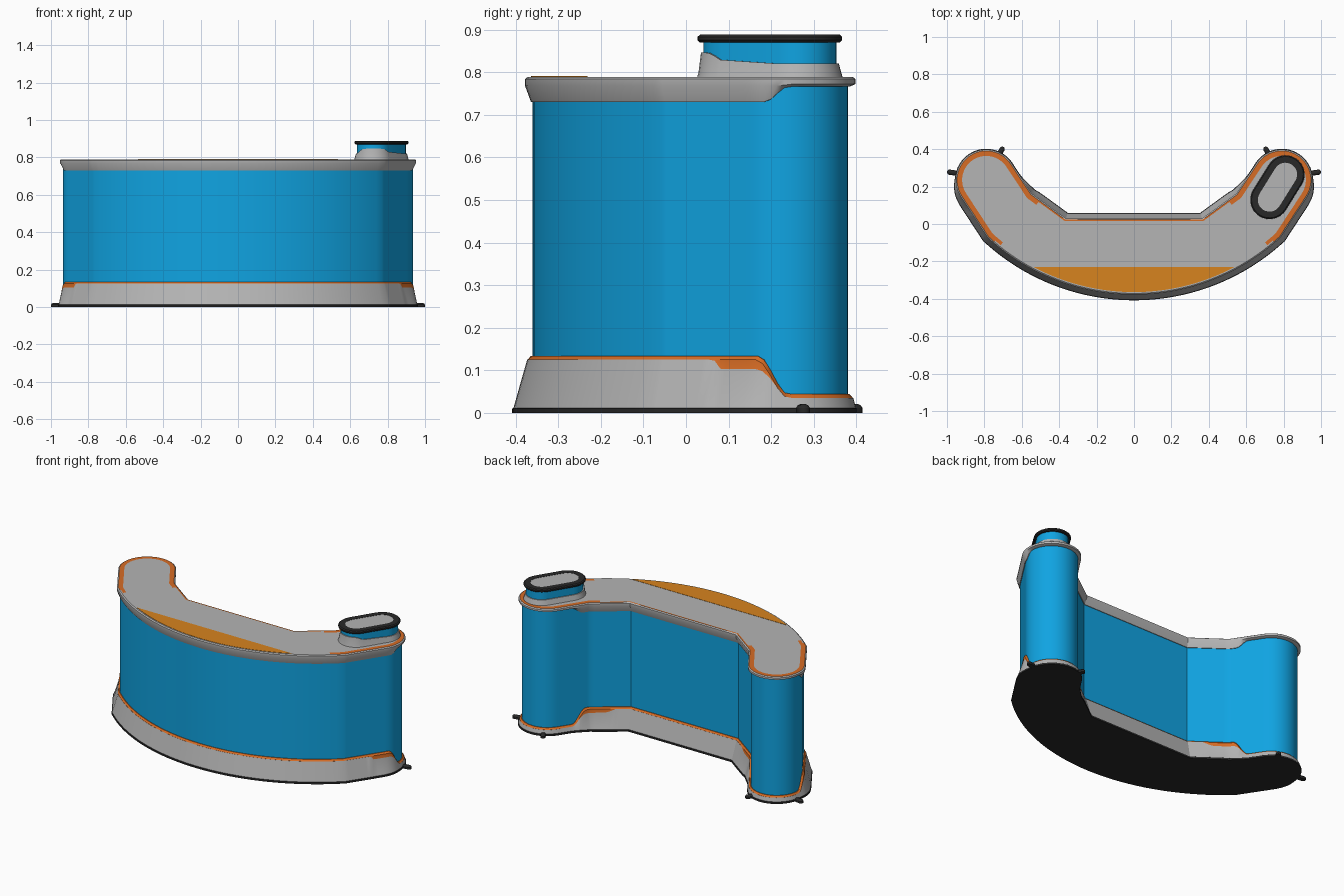
import bpy, bmesh, math
from mathutils import Vector

if "Cube" in bpy.data.objects:
    bpy.data.objects.remove(bpy.data.objects["Cube"])


def mat(name, col):
    m = bpy.data.materials.new(name)
    m.diffuse_color = (*col, 1)
    m.use_nodes = True
    m.node_tree.nodes["Principled BSDF"].inputs["Base Color"].default_value = m.diffuse_color
    return m


GRAY = mat("light_gray", (0.46, 0.46, 0.46))
BLUE = mat("bright_blue", (0.005, 0.37, 0.76))
ORANGE = mat("trim_orange", (0.68, 0.15, 0.018))
AMBER = mat("panel_amber", (0.68, 0.23, 0.013))
DARK = mat("near_black", (0.022, 0.022, 0.022))
MATS = [GRAY, BLUE, ORANGE, AMBER, DARK]


def step(v, a, b):
    t = max(0.0, min(1.0, (v - a) / (b - a)))
    return t * t * (3 - 2 * t)


def line(a, b, n):
    a, b = Vector(a), Vector(b)
    return [a.lerp(b, i / n) for i in range(n)]


def offset(pts, dist):
    """Move a counter-clockwise loop outwards; dist is a number or f(point)."""
    out = []
    for i, p in enumerate(pts):
        d1 = (p - pts[i - 1]).normalized()
        d2 = (pts[(i + 1) % len(pts)] - p).normalized()
        n1, n2 = Vector((d1.y, -d1.x)), Vector((d2.y, -d2.x))
        d = dist(p) if callable(dist) else dist
        out.append(p + (n1 + n2) / (1 + n1.dot(n2)) * d)
    return out


def loft(name, pts, layers, bands, bottom, top):
    """Skin stacked offsets of one loop. layers: (offset, z); bands: material or rule."""
    bm = bmesh.new()
    rings = []
    for off, z in layers:
        ring = offset(pts, off)
        rings.append([bm.verts.new((q.x, q.y, z(p) if callable(z) else z))
                      for p, q in zip(pts, ring)])
    n = len(pts)
    for (r0, r1), band in zip(zip(rings, rings[1:]), bands):
        for i in range(n):
            j = (i + 1) % n
            f = bm.faces.new((r0[i], r0[j], r1[j], r1[i]))
            m = band(f.calc_center_median()) if callable(band) else band
            f.material_index = MATS.index(m)
    if bottom:
        bm.faces.new(rings[0][::-1]).material_index = MATS.index(bottom)
    if top:
        bm.faces.new(rings[-1]).material_index = MATS.index(top)
    me = bpy.data.meshes.new(name)
    bm.to_mesh(me)
    bm.free()
    for m in MATS:
        me.materials.append(m)
    ob = bpy.data.objects.new(name, me)
    bpy.context.collection.objects.link(ob)
    bpy.ops.object.select_all(action='DESELECT')
    ob.select_set(True)
    bpy.context.view_layer.objects.active = ob
    bpy.ops.object.shade_smooth_by_angle(angle=math.radians(32))
    return ob


def stadium(c, d, s, r, n=16):
    d = Vector(d).normalized()
    a0 = math.atan2(d.y, d.x)
    out = []
    for sign, start in ((1, a0 - math.pi / 2), (-1, a0 + math.pi / 2)):
        for i in range(n + 1):
            a = start + math.pi * i / n
            out.append(Vector(c) + d * s * sign + Vector((math.cos(a), math.sin(a))) * r)
    return out


# Crescent outline: front arc, straight flank, round lobe, inner flank, flat back
R = 1.138
half = []
for i in range(26):
    x = 0.77 * i / 26
    half.append(Vector((x, -0.36 + R - math.sqrt(R * R - x * x))))
half += line((0.77, -0.06), (0.911, 0.155), 16)
for i in range(28):
    a = math.radians(-33.5 + 180 * i / 28)
    half.append(Vector((0.79 + 0.145 * math.cos(a), 0.235 + 0.145 * math.sin(a))))
half += line((0.669, 0.315), (0.56, 0.15), 14)
half += line((0.56, 0.15), (0.37, 0.012), 8)
half += line((0.37, 0.012), (0, 0.012), 4) + [Vector((0, 0.012))]
outline = half + [Vector((-p.x, p.y)) for p in half[-2:0:-1]]

# Blue tank wall
loft("tank_body", outline, [(0, 0.015), (0, 0.775)], [BLUE], BLUE, BLUE)


# Flared base that dips around the lobes, with dark sole and orange lip
def base_top(p):
    return 0.125 - 0.09 * step(p.y, 0.17, 0.24)


def lip_start(p):
    return base_top(p) - 0.022 * step(p.y, 0.07, 0.09) * (1 - step(p.y, 0.17, 0.22))


def flare(p):
    return 0.048 - 0.026 * step(p.y, 0.12, 0.26)


loft("flared_base", outline,
     [(flare, 0), (flare, 0.01), (lambda p: flare(p) - 0.003, 0.012),
      (0.013, lip_start), (0.012, base_top),
      (0.004, lambda p: base_top(p) + 0.009), (-0.004, lambda p: base_top(p) + 0.009)],
     [DARK, DARK, GRAY, ORANGE, ORANGE, ORANGE], DARK, None)


# Top lid with slanted rim and orange seam lines
def rim_low(p):
    return 0.73 + 0.036 * step(p.y, 0.185, 0.24)


def on_lobe(c):
    return abs(c.x) > 0.52 and c.y > -0.1


def thin_seam(c):
    return ORANGE if on_lobe(c) or c.y > -0.02 else GRAY


def wide_seam(c):
    return ORANGE if on_lobe(c) else GRAY


loft("lid", outline,
     [(-0.004, rim_low), (0.004, rim_low),
      (0.018, lambda p: max(0.768, rim_low(p) + 0.006)),
      (0.018, 0.784), (0.011, 0.789), (0.003, 0.789), (-0.016, 0.789)],
     [GRAY, GRAY, GRAY, GRAY, thin_seam, wide_seam], None, GRAY)

# Amber panel on the front of the lid
inner = offset(outline, 0.004)
front = sorted((p for p in inner if p.y < -0.222), key=lambda p: p.x)
loft("front_panel", front, [(0, 0.786), (0, 0.7905)], [AMBER], None, AMBER)

# Filler neck on the right lobe: collar, blue neck, dark ring, gray cap
oval = stadium((0.767, 0.197), (0.53, 0.85), 0.08, 0.1)


def collar_top(p):
    return 0.82 + 0.026 * (1 - step(p.y, 0.04, 0.1))


loft("filler_collar", oval,
     [(0.004, 0.785), (0.0, 0.798), (-0.006, collar_top), (-0.014, collar_top)],
     [GRAY] * 3, None, None)
loft("filler_neck", oval, [(-0.012, 0.79), (-0.012, 0.875)], [BLUE], None, None)
loft("filler_ring", oval,
     [(-0.014, 0.869), (-0.003, 0.87), (0.002, 0.875), (0.002, 0.883),
      (-0.004, 0.888), (-0.037, 0.888), (-0.037, 0.884)],
     [DARK] * 6, None, None)
loft("filler_cap", oval, [(-0.037, 0.875), (-0.037, 0.8865)], [GRAY], None, GRAY)

# Small dark pegs around the foot of each lobe
for side, label in ((1, "right"), (-1, "left")):
    for tag, c, d in (("outer", (0.972, 0.275), (1, 0.15)), ("back", (0.712, 0.388), (-0.5, 0.85))):
        peg = stadium((c[0] * side, c[1]), (d[0] * side, d[1]), 0.014, 0.014, 8)
        loft(f"{label}_{tag}_peg", peg,
             [(0, 0), (0, 0.012), (-0.004, 0.018), (-0.01, 0.021)], [DARK] * 3, DARK, DARK)
